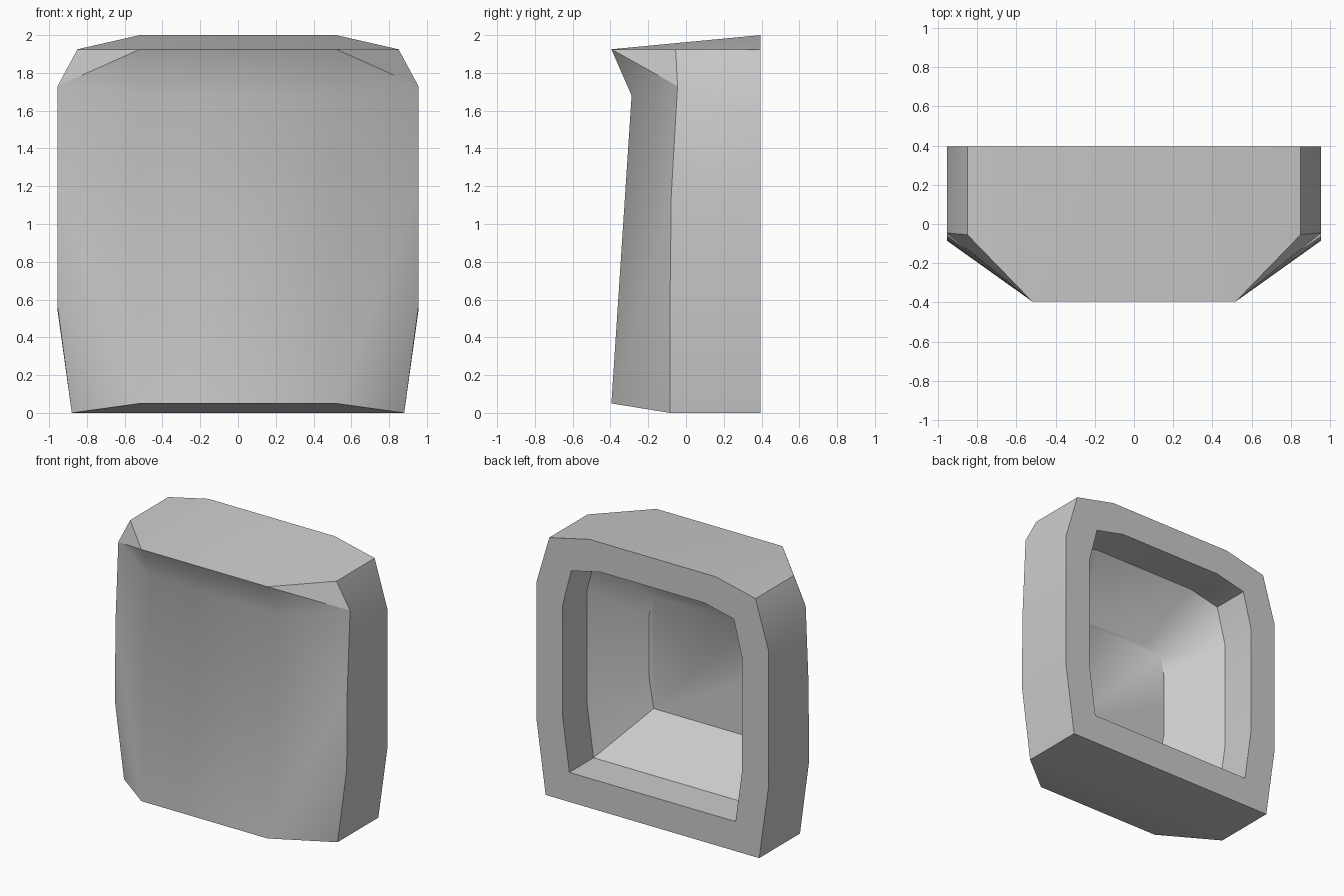
import bpy, bmesh
from math import radians

if "Cube" in bpy.data.objects:
    bpy.data.objects.remove(bpy.data.objects["Cube"])

bm = bmesh.new()


def ring(half):
    """Closed loop from right-hand points (top to bottom), mirrored in x."""
    pts = half + [(-x, y, z) for x, y, z in reversed(half)]
    return [bm.verts.new(p) for p in pts]


def flat(y, outline):
    return [(x, y, z) for x, z in outline]


def bridge(a, b):
    n = len(a)
    for i in range(n):
        j = (i + 1) % n
        bm.faces.new((a[i], a[j], b[j], b[i]))


# outlines of the right half
outer = [(.52, 2.0), (.85, 1.925), (.955, 1.57), (.955, 1.1), (.955, .54), (.88, 0)]
opening = [(.43, 1.78), (.67, 1.725), (.74, 1.45), (.74, 1.05), (.74, .62), (.685, .22)]
panel = [(.266, 1.41), (.41, 1.375), (.447, 1.22), (.447, 1.0), (.447, .76), (.41, .54)]

# outer walls, back rim, stepped recess
front = ring([(.52, -.395, 1.925), (.85, -.055, 1.925), (.955, -.045, 1.73),
              (.955, -.078, 1.15), (.955, -.085, .56), (.88, -.085, 0)])
back = ring(flat(.395, outer))
rim = ring(flat(.395, opening))
step = ring(flat(.11, opening))
floor = ring(flat(-.205, panel))
for a, b in ((front, back), (back, rim), (rim, step), (step, floor)):
    bridge(a, b)
bm.faces.new(floor)

# hollowed front face: centre strip and slanted flanks
waist, foot = [], []
for s, q in ((1, front[:6]), (-1, front[:5:-1])):
    c = bm.verts.new((s * .52, -.288, 1.68))
    b = bm.verts.new((s * .52, -.395, .05))
    waist.append(c)
    foot.append(b)
    for tri in ((q[0], q[1], q[2]), (q[0], q[2], c), (c, q[2], q[3]),
                (c, q[3], b), (b, q[3], q[4]), (b, q[4], q[5])):
        bm.faces.new(tri)
bm.faces.new((front[0], front[-1], waist[1], waist[0]))
bm.faces.new((waist[0], waist[1], foot[1], foot[0]))
bm.faces.new((foot[0], foot[1], front[6], front[5]))

bmesh.ops.recalc_face_normals(bm, faces=bm.faces)
mesh = bpy.data.meshes.new("hollow_block")
bm.to_mesh(mesh)
bm.free()
obj = bpy.data.objects.new("hollow_block", mesh)
bpy.context.collection.objects.link(obj)
bpy.context.view_layer.objects.active = obj
obj.select_set(True)
bpy.ops.object.shade_smooth_by_angle(angle=radians(42))
